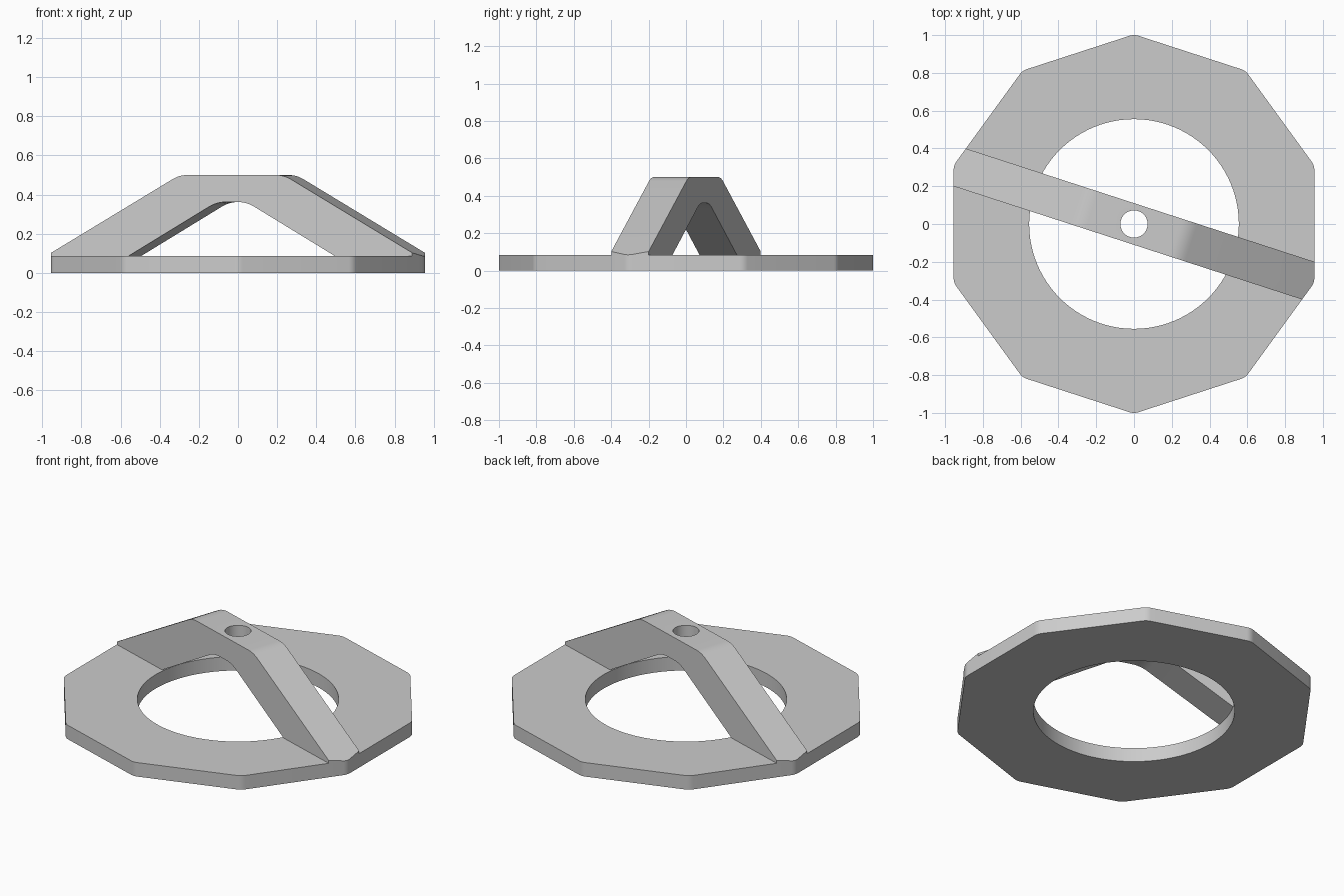
import bpy, bmesh
from math import sin, cos, pi, radians
from mathutils import Vector, Matrix

cube = bpy.data.objects.get("Cube")
if cube:
    bpy.data.objects.remove(cube, do_unlink=True)

grey = bpy.data.materials.new("plain grey")
grey.use_nodes = True
colour = (0.6, 0.6, 0.6, 1)
grey.diffuse_color = colour
grey.node_tree.nodes["Principled BSDF"].inputs["Base Color"].default_value = colour

BASE_H = 0.085
TOP_H = 0.5
BAR_HALF = 0.105


def fillet(corner, before, after, reach, steps=6):
    """Points of a rounded corner, starting and ending reach away from it."""
    c = Vector(corner)
    a = c + (Vector(before) - c).normalized() * reach
    b = c + (Vector(after) - c).normalized() * reach
    ts = [i / steps for i in range(steps + 1)]
    return [a * (1 - t) ** 2 + c * 2 * t * (1 - t) + b * t * t for t in ts]


def prism(name, outline, low, high, matrix=Matrix()):
    """Extrude a flat outline from low to high, then place it."""
    bm = bmesh.new()
    face = bm.faces.new([bm.verts.new((p[0], p[1], low)) for p in outline])
    side = bmesh.ops.extrude_face_region(bm, geom=[face])["geom"]
    bmesh.ops.translate(bm, vec=(0, 0, high - low),
                        verts=[v for v in side if isinstance(v, bmesh.types.BMVert)])
    bmesh.ops.transform(bm, matrix=matrix, verts=bm.verts)
    bmesh.ops.recalc_face_normals(bm, faces=bm.faces)
    mesh = bpy.data.meshes.new(name)
    bm.to_mesh(mesh)
    bm.free()
    mesh.materials.append(grey)
    obj = bpy.data.objects.new(name, mesh)
    bpy.context.collection.objects.link(obj)
    return obj


def circle(radius, count):
    return [(radius * sin(2 * pi * i / count), radius * cos(2 * pi * i / count))
            for i in range(count)]


def boolean(obj, cutter, operation):
    """Apply a boolean and remove the cutter."""
    mod = obj.modifiers.new("cut", "BOOLEAN")
    mod.object = cutter
    mod.operation = operation
    mod.solver = "EXACT"
    bpy.context.view_layer.objects.active = obj
    bpy.ops.object.modifier_apply(modifier=mod.name)
    bpy.data.objects.remove(cutter, do_unlink=True)


# Ten-sided outline with softly rounded corners
corners = circle(1.004, 10)
decagon = []
for i, corner in enumerate(corners):
    decagon += fillet(corner, corners[i - 1], corners[(i + 1) % 10], 0.025)

# Flat ring base with a round opening
base = prism("ring_base", decagon, 0, BASE_H)
boolean(base, prism("opening_cutter", circle(0.555, 96), -0.1, 0.2), "DIFFERENCE")

# Arched bar: half profile as (distance along bar, height), mirrored
outer = fillet((0.28, TOP_H), (1.0, BASE_H), (0, TOP_H), 0.045)
inner = fillet((0.08, 0.362), (0, 0.362), (0.556, BASE_H), 0.05)
half = inner + [Vector((0.556, BASE_H)), Vector((1.0, BASE_H))] + outer
profile = half + [Vector((-p.x, p.y)) for p in reversed(half)]
upright = Matrix.Rotation(radians(-18), 4, "Z") @ Matrix.Rotation(radians(90), 4, "X")
bar = prism("arched_bar", profile, -BAR_HALF, BAR_HALF, upright)

# Trim the bar ends to the base outline and drill the top
boolean(bar, prism("end_trimmer", decagon, -0.2, 0.8), "INTERSECT")
boolean(bar, prism("drill_cutter", circle(0.072, 48), 0.2, 0.8), "DIFFERENCE")

# Smooth the rounded corners, keep real edges sharp
for obj in (base, bar):
    bpy.ops.object.select_all(action="DESELECT")
    obj.select_set(True)
    bpy.context.view_layer.objects.active = obj
    bpy.ops.object.shade_smooth_by_angle(angle=radians(25))
